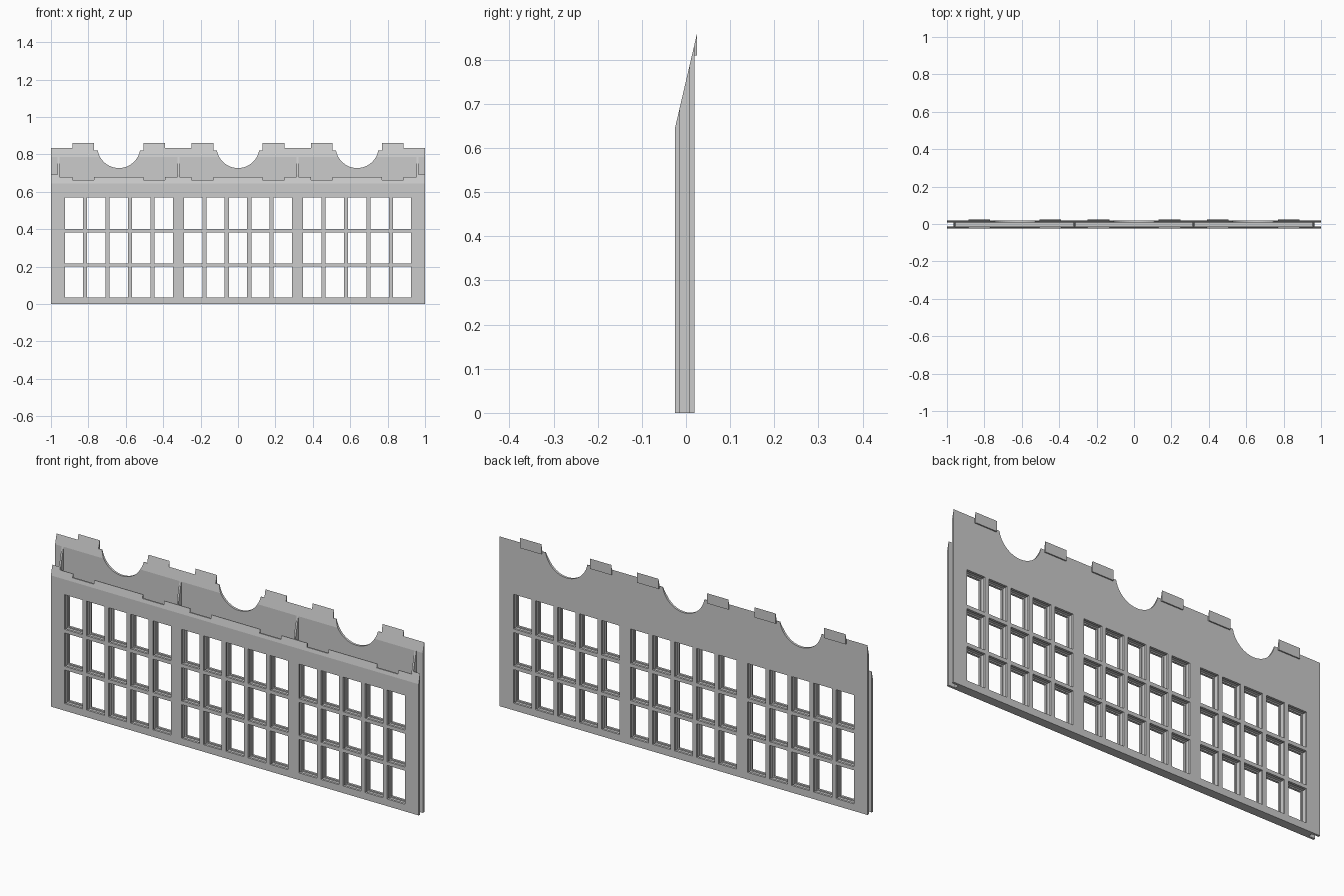
import bpy, bmesh, math
from mathutils import Vector

if "Cube" in bpy.data.objects:
    bpy.data.objects.remove(bpy.data.objects["Cube"])

grey = bpy.data.materials.new("plain grey")
grey.diffuse_color = (0.6, 0.6, 0.6, 1)
grey.use_nodes = True
grey.node_tree.nodes["Principled BSDF"].inputs["Base Color"].default_value = grey.diffuse_color

BAYS = (-0.637, 0.0, 0.637)
ROWS = ((0.035, 0.2), (0.218, 0.382), (0.4, 0.57))
TABS = [(b + s * 0.19) for b in BAYS for s in (-1, 1)]
FRONT, FRONT_IN, BACK_IN, BACK, TAB_Y = -0.025, -0.0137, 0.0077, 0.019, 0.025
SLOPE_POINT = Vector((0, FRONT, 0.645))
SLOPE_NORMAL = Vector((0, -4.3, 1)).normalized()


def rect(x0, x1, z0, z1):
    return [(x0, z0), (x1, z0), (x1, z1), (x0, z1)]


def windows(grow=0.0):
    return [rect(b + i * 0.12 - 0.049 - grow, b + i * 0.12 + 0.049 + grow, z0 - grow, z1 + grow)
            for b in BAYS for i in range(-2, 3) for z0, z1 in ROWS]


def sheet(name, loops, y0, y1):
    """Sheet cut from x-z outlines with holes, trimmed along the roof slope."""
    curve = bpy.data.curves.new(name, 'CURVE')
    curve.dimensions = '2D'
    curve.fill_mode = 'BOTH'
    curve.extrude = (y1 - y0) / 2
    for loop in loops:
        spline = curve.splines.new('POLY')
        spline.points.add(len(loop) - 1)
        for point, (x, z) in zip(spline.points, loop):
            point.co = (x, z, 0, 1)
        spline.use_cyclic_u = True
    temp = bpy.data.objects.new(name, curve)
    bpy.context.scene.collection.objects.link(temp)
    bpy.context.view_layer.update()
    mesh = bpy.data.meshes.new_from_object(temp)
    bpy.data.objects.remove(temp)

    bm = bmesh.new()
    bm.from_mesh(mesh)
    for v in bm.verts:
        v.co = (v.co.x, (y0 + y1) / 2 - v.co.z, v.co.y)
    bmesh.ops.remove_doubles(bm, verts=bm.verts, dist=0.0001)
    cut = bmesh.ops.bisect_plane(bm, geom=bm.verts[:] + bm.edges[:] + bm.faces[:],
                                 plane_co=SLOPE_POINT, plane_no=SLOPE_NORMAL, clear_outer=True)
    edges = [e for e in cut['geom_cut'] if isinstance(e, bmesh.types.BMEdge) and e.is_boundary]
    if edges:
        bmesh.ops.holes_fill(bm, edges=edges, sides=0)
    bmesh.ops.recalc_face_normals(bm, faces=bm.faces)
    for f in bm.faces:
        f.smooth = False
    mesh.materials.clear()
    mesh.materials.append(grey)
    for f in bm.faces:
        f.material_index = 0
    bm.to_mesh(mesh)
    bm.free()
    obj = bpy.data.objects.new(name, mesh)
    bpy.context.scene.collection.objects.link(obj)
    return obj


# front sheet: raised ends, shallow slots along the top edge
outline = [(1, 0), (1, 0.8), (0.957, 0.8), (0.957, 0.68)]
for x in reversed(TABS):
    outline += [(x + 0.058, 0.68), (x + 0.058, 0.662), (x - 0.058, 0.662), (x - 0.058, 0.68)]
outline += [(-0.957, 0.68), (-0.957, 0.8), (-1, 0.8), (-1, 0)]
sheet("front_panel", [outline] + windows(), FRONT, FRONT_IN)

# back sheet: three round notches with small shoulders
outline = [(1, 0), (1, 0.95)]
for b in reversed(BAYS):
    outline += [(b + 0.133, 0.95), (b + 0.133, 0.822), (b + 0.115, 0.822)]
    for i in range(25):
        a = -math.radians(10) - math.radians(160) * i / 24
        outline.append((b + 0.115 * math.cos(a), 0.842 + 0.115 * math.sin(a)))
    outline += [(b - 0.115, 0.822), (b - 0.133, 0.822), (b - 0.133, 0.95)]
outline += [(-1, 0.95), (-1, 0)]
sheet("back_panel", [outline] + windows(), BACK_IN, BACK)

# core between the sheets with slightly wider openings
sheet("core_frame", [rect(-0.955, 0.955, 0, 0.6)] + windows(0.006), FRONT_IN, BACK_IN)

# upright dividers in the open top
for x in (-0.959, -0.3185, 0.3185, 0.959):
    sheet("divider", [rect(x - 0.005, x + 0.005, 0 if abs(x) > 0.9 else 0.6, 0.9)], FRONT_IN, BACK_IN)

# wedge tabs behind the top edge
for x in TABS:
    sheet("roof_tab", [rect(x - 0.058, x + 0.058, 0.81, 0.95)], BACK, TAB_Y)
